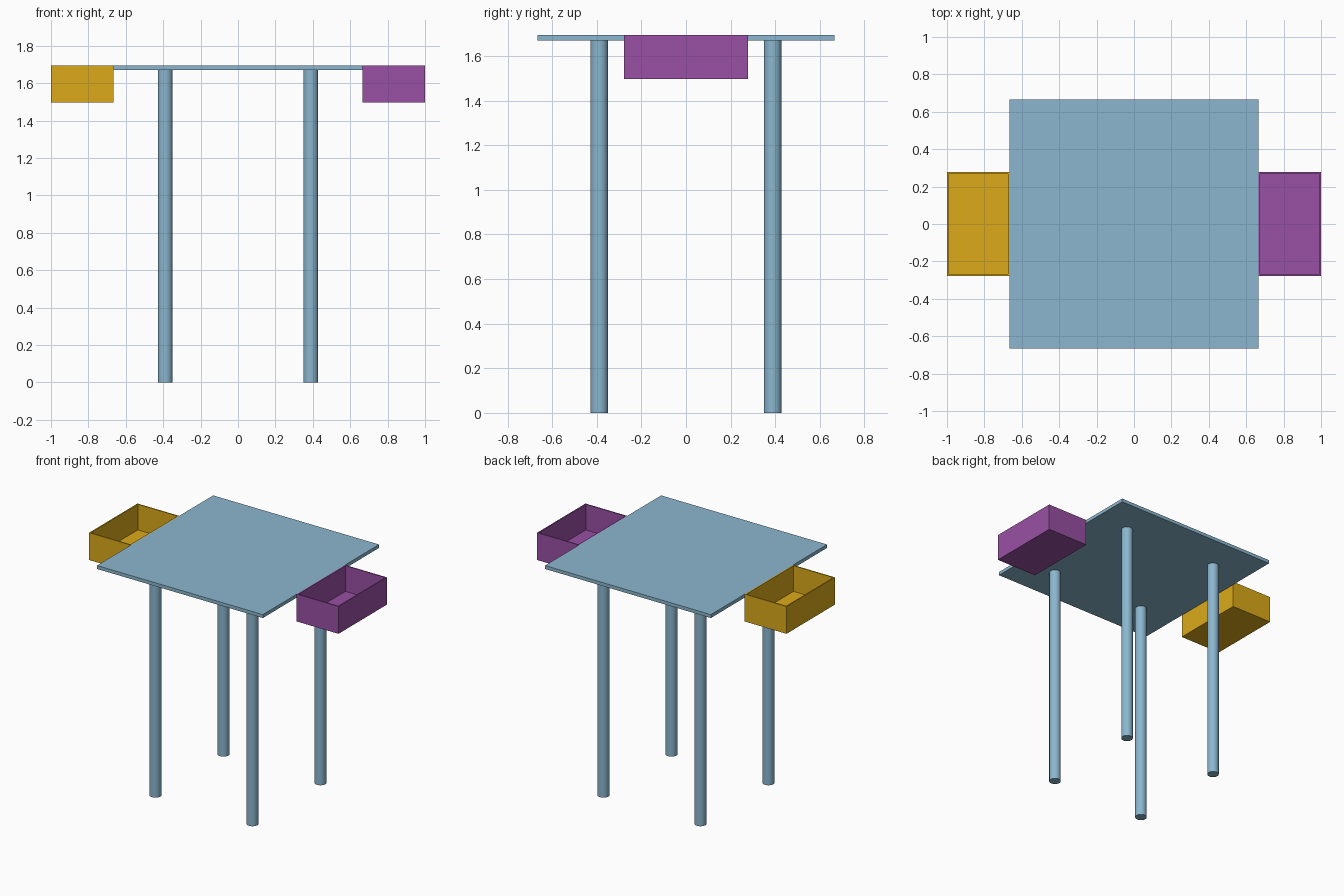
import bpy, bmesh
from mathutils import Matrix, Vector

if "Cube" in bpy.data.objects:
    bpy.data.objects.remove(bpy.data.objects["Cube"])


def material(name, rgb):
    m = bpy.data.materials.new(name)
    m.diffuse_color = (*rgb, 1)
    m.use_nodes = True
    m.node_tree.nodes["Principled BSDF"].inputs["Base Color"].default_value = m.diffuse_color
    return m


BLUE = material("blue", (0.26, 0.47, 0.62))
YELLOW = material("yellow", (0.71, 0.40, 0.01))
PURPLE = material("purple", (0.32, 0.08, 0.37))


def finish(bm, name, mat):
    mesh = bpy.data.meshes.new(name)
    bm.to_mesh(mesh)
    bm.free()
    mesh.materials.append(mat)
    ob = bpy.data.objects.new(name, mesh)
    bpy.context.collection.objects.link(ob)
    return ob


def box_bmesh(lo, hi):
    lo, hi = Vector(lo), Vector(hi)
    bm = bmesh.new()
    bmesh.ops.create_cube(bm, size=1, matrix=Matrix.Translation((lo + hi) / 2)
                          @ Matrix.Diagonal((*(hi - lo), 1)))
    return bm


TOP, UNDER, HALF = 1.695, 1.67, 0.665
WALL = 0.012

# Table top
finish(box_bmesh((-HALF, -HALF, UNDER), (HALF, HALF, TOP)), "table_top", BLUE)


# Round legs
def leg(name, x, y, r=0.04):
    bm = bmesh.new()
    bmesh.ops.create_cone(bm, cap_ends=True, segments=32, radius1=r, radius2=r,
                          depth=UNDER, matrix=Matrix.Translation((x, y, UNDER / 2)))
    for f in bm.faces:
        f.smooth = len(f.verts) == 4
    for e in bm.edges:
        e.smooth = all(f.smooth for f in e.link_faces)
    finish(bm, name, BLUE)


for sx, xname in ((-1, "left"), (1, "right")):
    for sy, yname in ((-1, "front"), (1, "back")):
        leg(f"{yname}_{xname}_leg", sx * 0.389, sy * 0.389)


# Open drawers: inset the top face, then sink it to form the tray
def drawer(name, x0, x1, mat):
    bottom = 1.497
    bm = box_bmesh((x0, -0.277, bottom), (x1, 0.277, TOP))
    bm.normal_update()
    top = max(bm.faces, key=lambda f: f.calc_center_median().z)
    bmesh.ops.inset_region(bm, faces=[top], thickness=WALL)
    floor = bmesh.ops.extrude_discrete_faces(bm, faces=[top])["faces"][0]
    bmesh.ops.translate(bm, verts=floor.verts, vec=(0, 0, bottom + WALL - TOP))
    bmesh.ops.recalc_face_normals(bm, faces=bm.faces)
    finish(bm, name, mat)


drawer("left_drawer", -1.0, -HALF, YELLOW)
drawer("right_drawer", HALF, 1.0, PURPLE)
